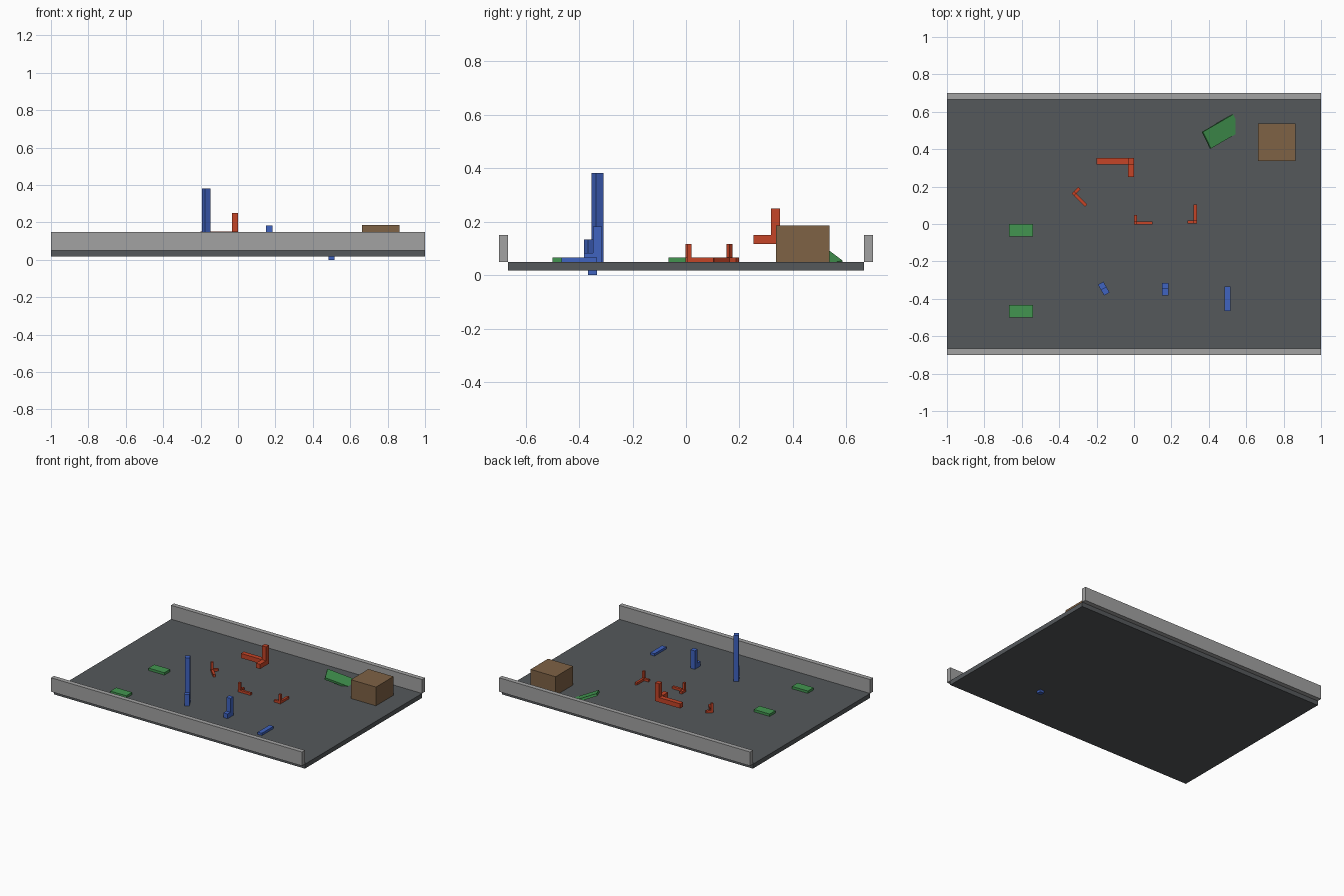
import bpy, bmesh
from math import radians
from mathutils import Matrix, Vector

if "Cube" in bpy.data.objects:
    bpy.data.objects.remove(bpy.data.objects["Cube"])


def material(name, rgb):
    m = bpy.data.materials.new(name)
    m.diffuse_color = (*rgb, 1)
    m.use_nodes = True
    m.node_tree.nodes["Principled BSDF"].inputs["Base Color"].default_value = m.diffuse_color
    return m


FLOOR = material("dark_slate", (0.09, 0.098, 0.105))
WALL = material("grey", (0.36, 0.36, 0.36))
RED = material("orange_red", (0.56, 0.058, 0.02))
GREEN = material("green", (0.055, 0.30, 0.08))
BLUE = material("blue", (0.05, 0.125, 0.53))
BROWN = material("brown", (0.21, 0.122, 0.06))


def blocks(name, mat, boxes, matrix=Matrix()):
    """One object from boxes given as (min corner, max corner)."""
    bm = bmesh.new()
    for lo, hi in boxes:
        lo, hi = Vector(lo), Vector(hi)
        m = Matrix.Translation((lo + hi) / 2) @ Matrix.Diagonal((*(hi - lo), 1))
        bmesh.ops.create_cube(bm, size=1, matrix=matrix @ m)
    mesh = bpy.data.meshes.new(name)
    bm.to_mesh(mesh)
    bm.free()
    mesh.materials.append(mat)
    ob = bpy.data.objects.new(name, mesh)
    bpy.context.collection.objects.link(ob)
    return ob


def place(x, y, z, turn=0, scale=(1, 1, 1)):
    return (Matrix.Translation((x, y, z)) @ Matrix.Rotation(radians(turn), 4, 'Z')
            @ Matrix.Diagonal((*scale, 1)))


# Floor and side walls
blocks("floor", FLOOR, [((-1, -0.667, 0.018), (1, 0.667, 0.05))])
for side, y in (("front", -0.683), ("back", 0.683)):
    blocks(side + "_wall", WALL, [((-1, y - 0.0167, 0.05), (1, y + 0.0167, 0.15))])

# Crate
blocks("crate", BROWN, [((0.663, 0.337, 0.05), (0.863, 0.537, 0.185))])

# Flat plates and the leaning ramp
for i, y in enumerate((-0.033, -0.467)):
    blocks(f"floor_plate_{i + 1}", GREEN,
           [((-0.667, y - 0.0333, 0.05), (-0.54, y + 0.0333, 0.067))])
ramp = (Matrix.Translation((0.468, 0.495, 0.073)) @ Matrix.Rotation(radians(23.6), 4, 'Y')
        @ Matrix.Rotation(radians(28), 4, 'Z'))
blocks("ramp", GREEN, [((-0.1, -0.05, -0.0083), (0.1, 0.05, 0.0083))], ramp)

# Three-armed corner pieces: arms along x, y and z from a shared corner
t = 0.0333
CORNER = [((0, 0, 0), (0.2, t, t)), ((0, t, 0), (t, 0.1, t)), ((0, 0, t), (t, t, 0.133))]
half = (0.5, 0.5, 0.5)
for name, m in (("large_corner", place(0, 0.352, 0.117, 180)),
                ("small_corner_1", place(0, -0.002, 0.05, 0, half)),
                ("small_corner_2", place(0.336, 0.003, 0.05, 90, half)),
                ("small_corner_3", place(-0.333, 0.163, 0.05, -45, half))):
    blocks(name, RED, CORNER, m)

# Posts with a foot block in front
h = t / 2
POST = [((-h, -h, 0), (h, h, 0.133)), ((-h, -h - t, 0), (h, -h, t))]
blocks("tall_post", BLUE, POST, place(-0.17, -0.331, 0.05, 30, (1, 1, 2.5)))
blocks("short_post", BLUE, POST, place(0.167, -0.331, 0.05))
lying = Matrix.Translation((0.5, -0.333, 0.05)) @ Matrix.Rotation(radians(90), 4, 'X')
blocks("lying_post", BLUE, POST, lying @ Matrix.Translation((0, 0, 0)))
